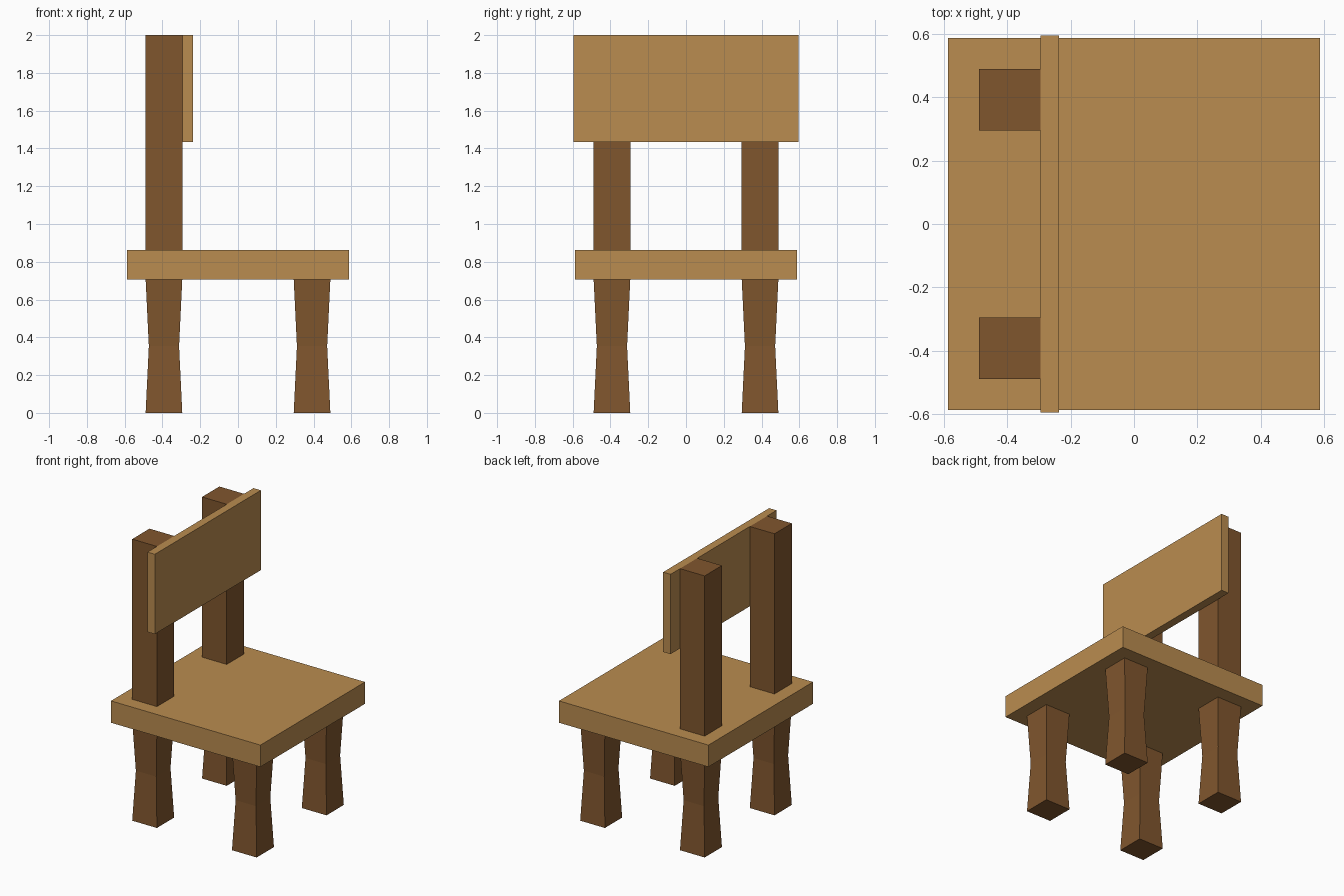
import bpy, bmesh

if "Cube" in bpy.data.objects:
    bpy.data.objects.remove(bpy.data.objects["Cube"])


def material(name, rgb):
    m = bpy.data.materials.new(name)
    m.diffuse_color = (*rgb, 1.0)
    m.use_nodes = True
    m.node_tree.nodes["Principled BSDF"].inputs["Base Color"].default_value = m.diffuse_color
    return m


light_wood = material("light wood", (0.491, 0.262, 0.080))
dark_wood = material("dark wood", (0.216, 0.093, 0.027))


def square_loft(name, centre, rings, mat):
    """Stack rectangular rings (z, half_x, half_y) and cap both ends."""
    bm = bmesh.new()
    loops = []
    for z, hx, hy in rings:
        loops.append([bm.verts.new((sx * hx, sy * hy, z))
                      for sx, sy in ((-1, -1), (1, -1), (1, 1), (-1, 1))])
    for low, high in zip(loops, loops[1:]):
        for i in range(4):
            j = (i + 1) % 4
            bm.faces.new((low[i], low[j], high[j], high[i]))
    bm.faces.new(loops[0][::-1])
    bm.faces.new(loops[-1])
    mesh = bpy.data.meshes.new(name)
    bm.to_mesh(mesh)
    bm.free()
    mesh.materials.append(mat)
    obj = bpy.data.objects.new(name, mesh)
    obj.location = (centre[0], centre[1], 0)
    bpy.context.collection.objects.link(obj)
    return obj


SEAT_LOW, SEAT_TOP, TOP = 0.707, 0.862, 2.0
LEG, HALF, WAIST = 0.392, 0.097, 0.080

# Seat slab
square_loft("seat", (0, 0), [(SEAT_LOW, 0.587, 0.587), (SEAT_TOP, 0.587, 0.587)], light_wood)

# Backrest board in front of the posts
square_loft("backrest", (-0.266, 0), [(1.433, 0.029, 0.595), (TOP, 0.029, 0.595)], light_wood)

for side, y in (("right", -LEG), ("left", LEG)):
    # Four waisted legs
    for end, x in (("back", -LEG), ("front", LEG)):
        square_loft(f"{end}_{side}_leg", (x, y),
                    [(0, HALF, HALF), (SEAT_LOW / 2, WAIST, WAIST), (SEAT_LOW, HALF, HALF)],
                    dark_wood)
    # Straight posts carrying the backrest
    square_loft(f"{side}_back_post", (-LEG, y),
                [(SEAT_TOP, HALF, HALF), (TOP, HALF, HALF)], dark_wood)
